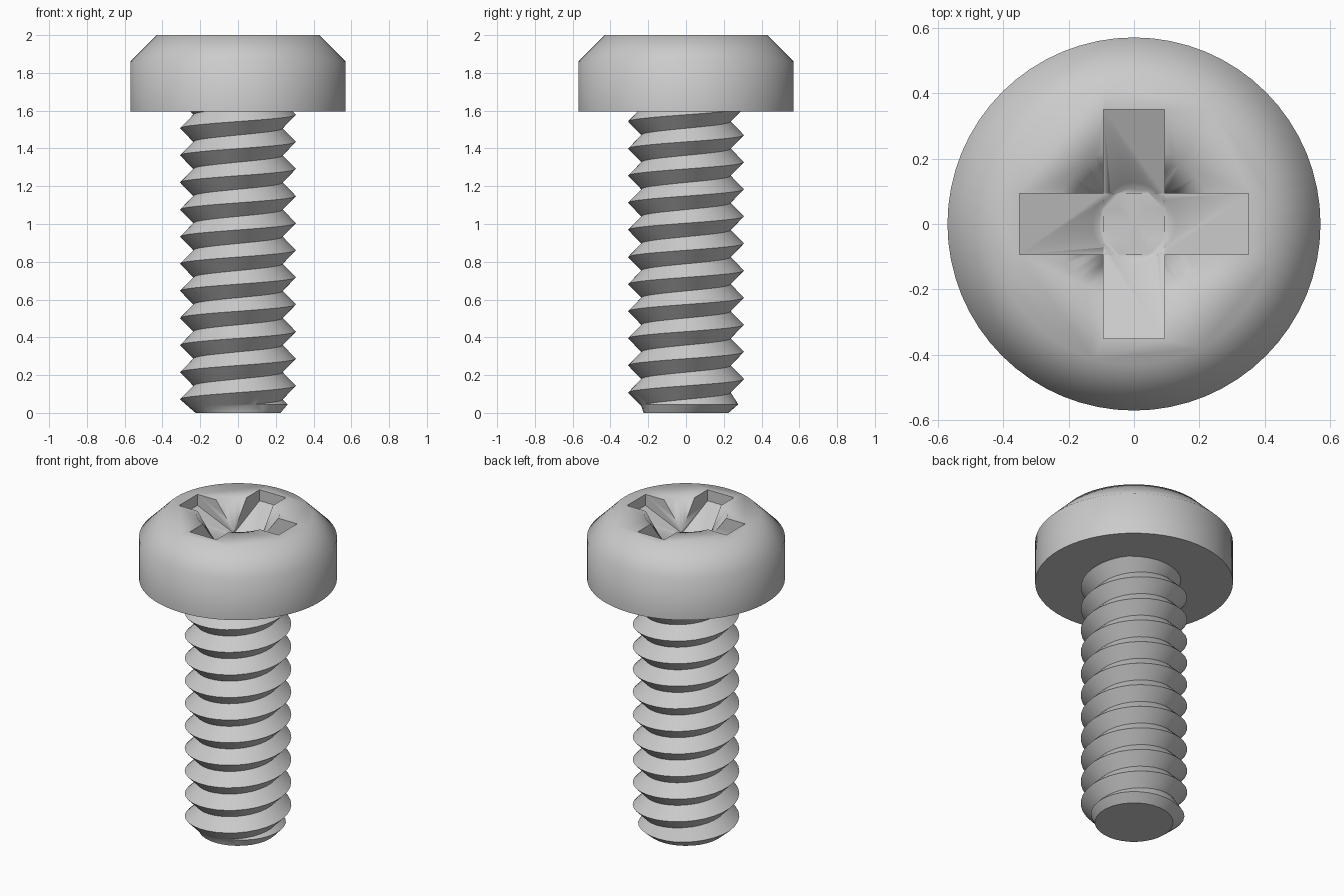
import bpy, bmesh, math

if "Cube" in bpy.data.objects:
    bpy.data.objects.remove(bpy.data.objects["Cube"])

PITCH, STEPS = 0.1435, 32          # thread pitch, segments per turn
CREST, ROOT = 0.307, 0.237         # thread radii


def make_object(name, bm):
    bmesh.ops.recalc_face_normals(bm, faces=bm.faces[:])
    mesh = bpy.data.meshes.new(name)
    bm.to_mesh(mesh)
    bm.free()
    ob = bpy.data.objects.new(name, mesh)
    bpy.context.collection.objects.link(ob)
    return ob


def lathe(name, profile, seg=64):
    bm = bmesh.new()
    rings = [[bm.verts.new((r * math.cos(2 * math.pi * i / seg),
                            r * math.sin(2 * math.pi * i / seg), z))
              for i in range(seg)] for r, z in profile]
    for a, b in zip(rings, rings[1:]):
        for i in range(seg):
            j = (i + 1) % seg
            bm.faces.new((a[i], a[j], b[j], b[i]))
    bm.faces.new(rings[0])
    bm.faces.new(rings[-1])
    return make_object(name, bm)


def slot(name, turned):
    # long arm with a floor sloping down to the centre
    outline = [(-0.35, 2.1), (-0.35, 1.93), (-0.09, 1.82), (0.0, 1.80),
               (0.09, 1.82), (0.35, 1.93), (0.35, 2.1)]
    bm = bmesh.new()
    sides = []
    for w in (-0.093, 0.093):
        sides.append([bm.verts.new((w, u, z) if turned else (u, w, z))
                      for u, z in outline])
    n = len(outline)
    for i in range(n):
        j = (i + 1) % n
        bm.faces.new((sides[0][i], sides[0][j], sides[1][j], sides[1][i]))
    bm.faces.new(sides[0])
    bm.faces.new(sides[1])
    return make_object(name, bm)


def smooth(ob, angle):
    bpy.ops.object.select_all(action='DESELECT')
    ob.select_set(True)
    bpy.context.view_layer.objects.active = ob
    bpy.ops.object.shade_smooth_by_angle(angle=math.radians(angle))


# head with chamfered rim
head = lathe("head", [(0.57, 1.595), (0.57, 1.86), (0.43, 2.0)])

# cross recess: two slots plus a conical countersink
cutters = [slot("slot_cutter_x", False), slot("slot_cutter_y", True),
           lathe("countersink_cutter", [(0.11, 1.81), (0.238, 2.0), (0.238, 2.1)], 48)]
bpy.context.view_layer.objects.active = head
head.select_set(True)
for cutter in cutters:
    mod = head.modifiers.new("recess", 'BOOLEAN')
    mod.operation = 'DIFFERENCE'
    mod.solver = 'EXACT'
    mod.object = cutter
    bpy.ops.object.modifier_apply(modifier=mod.name)
for cutter in cutters:
    bpy.data.objects.remove(cutter)
smooth(head, 62)

# threaded shank: one helical strip of crest and root points
bm = bmesh.new()
strip = []
for i in range(-2 * STEPS, 14 * STEPS):
    a = 2 * math.pi * i / STEPS
    z = PITCH * i / STEPS
    strip.append([bm.verts.new((r * math.cos(a), r * math.sin(a), z + dz))
                  for r, dz in ((CREST, 0), (ROOT, PITCH / 2))])
for i in range(len(strip) - 1):
    (c0, r0), (c1, r1) = strip[i], strip[i + 1]
    bm.faces.new((c0, c1, r1, r0))
    if i + 1 + STEPS < len(strip):
        bm.faces.new((r0, r1, strip[i + 1 + STEPS][0], strip[i + STEPS][0]))

# trim the ends, taper the tip and cap
for z, lower, upper in ((0, True, False), (1.62, False, True), (0.045, False, False)):
    bmesh.ops.bisect_plane(bm, geom=bm.verts[:] + bm.edges[:] + bm.faces[:],
                           plane_co=(0, 0, z), plane_no=(0, 0, 1),
                           clear_inner=lower, clear_outer=upper)
for v in bm.verts:
    r = math.hypot(v.co.x, v.co.y)
    k = min(1, (0.225 + 1.15 * v.co.z) / r)
    v.co.x *= k
    v.co.y *= k
bmesh.ops.remove_doubles(bm, verts=bm.verts[:], dist=0.0005)
for z in (0, 1.62):
    rim = [e for e in bm.edges if e.is_boundary
           and all(abs(v.co.z - z) < 0.002 for v in e.verts)]
    bmesh.ops.edgenet_fill(bm, edges=rim)
shank = make_object("threaded_shank", bm)
smooth(shank, 30)
